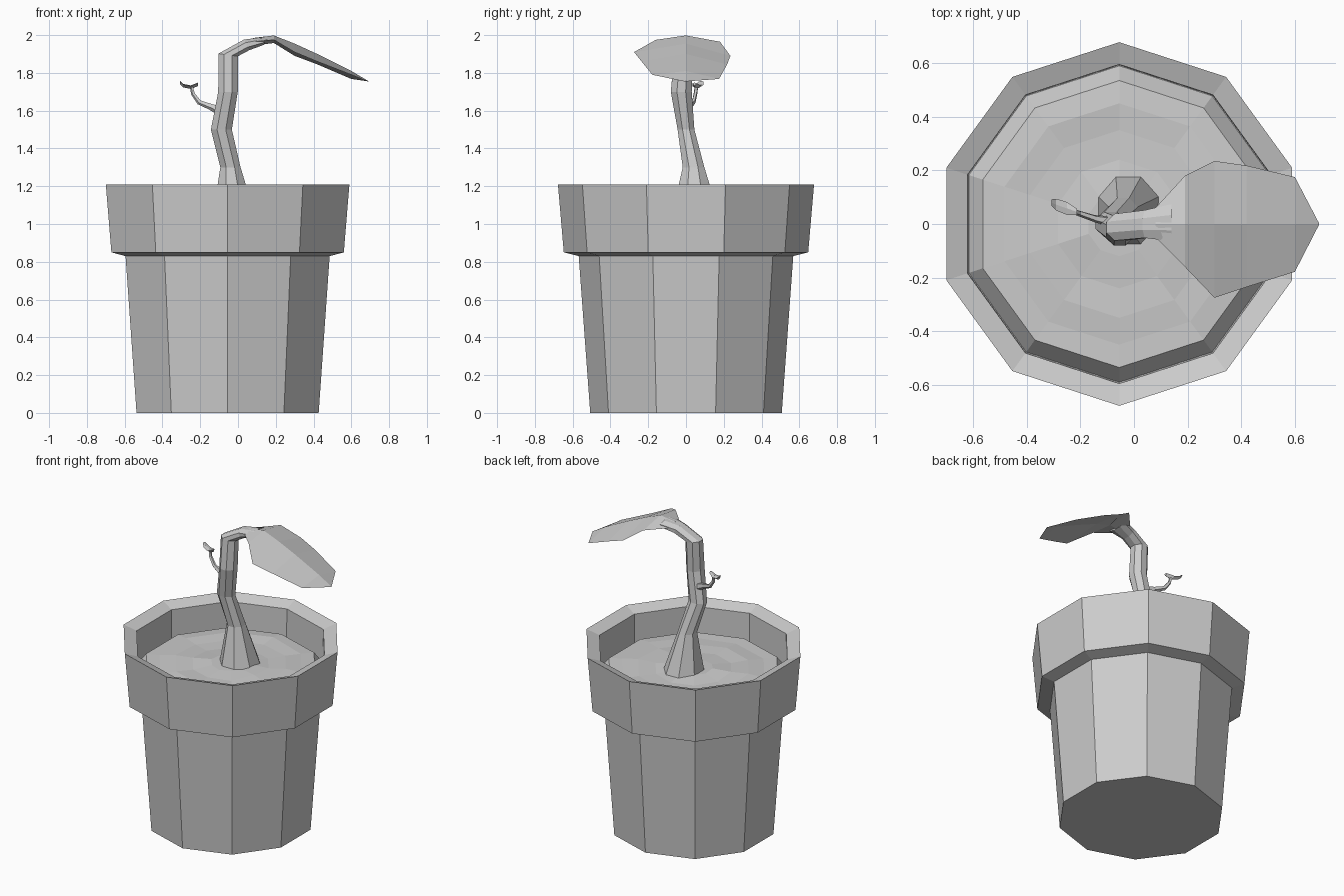
import bpy, bmesh, math, random
from mathutils import Vector, Matrix

cube = bpy.data.objects.get("Cube")
if cube:
    bpy.data.objects.remove(cube)

random.seed(4)
POT_X = -0.055

grey = bpy.data.materials.new("plain_grey")
grey.use_nodes = True
GREY = (0.604, 0.604, 0.604, 1)
grey.diffuse_color = GREY
grey.node_tree.nodes["Principled BSDF"].inputs["Base Color"].default_value = GREY


def loft(name, rings, cap_start=True, cap_end=True):
    """Skin a list of equal-length point rings into one flat-shaded object."""
    bm = bmesh.new()
    rows = [[bm.verts.new(p) for p in ring] for ring in rings]
    n = len(rows[0])
    for a, b in zip(rows, rows[1:]):
        for i in range(n):
            j = (i + 1) % n
            bm.faces.new((a[i], a[j], b[j], b[i]))
    if cap_start:
        bm.faces.new(rows[0][::-1])
    if cap_end:
        bm.faces.new(rows[-1])
    bmesh.ops.remove_doubles(bm, verts=bm.verts, dist=0.0005)
    bmesh.ops.recalc_face_normals(bm, faces=bm.faces)
    mesh = bpy.data.meshes.new(name)
    bm.to_mesh(mesh)
    bm.free()
    mesh.materials.append(grey)
    obj = bpy.data.objects.new(name, mesh)
    bpy.context.collection.objects.link(obj)
    return obj


def decagon(radius, z, bump=0.0):
    return [Vector((POT_X + radius * math.sin(i * math.tau / 10),
                    -radius * math.cos(i * math.tau / 10),
                    z + random.uniform(-bump, bump))) for i in range(10)]


def tube_ring(centre, rx, ry, tilt, sides):
    """Ellipse around centre, tilted about the y axis."""
    turn = Matrix.Rotation(math.radians(tilt), 3, 'Y')
    return [Vector(centre) + turn @ Vector((rx * math.cos(a), ry * math.sin(a), 0))
            for a in (math.tau * (i + 0.5) / sides for i in range(sides))]


# Pot: tapered body, overhanging collar, inward-sloping lip, inner wall and floor
pot_profile = [(0.507, 0), (0.568, 0.83), (0.647, 0.85), (0.678, 1.21),
               (0.595, 1.18), (0.592, 0.96)]
loft("pot", [decagon(r, z) for r, z in pot_profile])

# Soil: uneven surface with a bevelled edge
soil_profile = [(0.59, 0.965, 0), (0.535, 1.035, 0), (0.45, 1.04, 0.008),
                (0.35, 1.045, 0.01), (0.24, 1.045, 0.01), (0.12, 1.05, 0.006)]
loft("soil", [decagon(r, z, b) for r, z, b in soil_profile], cap_start=False)

# Trunk: flared foot, kinked stem, then an arch towards the leaf
trunk = [((-0.02, 0.05, 1.03), 0.125, 0.14, 0),
         ((-0.04, 0.04, 1.3), 0.058, 0.062, 0),
         ((-0.088, 0.0, 1.5), 0.06, 0.048, 0),
         ((-0.053, -0.025, 1.7), 0.056, 0.06, 0),
         ((-0.052, -0.012, 1.895), 0.056, 0.054, 8),
         ((0.045, 0.0, 1.948), 0.034, 0.056, 65),
         ((0.14, 0.005, 1.97), 0.022, 0.075, 90)]
loft("trunk", [tube_ring(c, rx, ry, t, 8) for c, rx, ry, t in trunk])

# Leaf: left edge, ridge, right edge and underside at each station
leaf = [  # x, left y, left z, right y, right z, ridge z, thickness
    (0.08, 0.06, 1.965, -0.05, 1.965, 1.985, 0.04),
    (0.19, 0.18, 1.965, -0.16, 1.975, 1.998, 0.04),
    (0.3, 0.235, 1.89, -0.275, 1.91, 1.955, 0.03),
    (0.42, 0.218, 1.845, -0.235, 1.86, 1.9, 0.025),
    (0.6, 0.175, 1.768, -0.178, 1.79, 1.81, 0.015),
    (0.69, 0.003, 1.755, -0.003, 1.755, 1.757, 0.004)]
loft("leaf", [[Vector((x, yl, zl)), Vector((x, 0, top)),
               Vector((x, yr, zr)), Vector((x, 0, top - thick))]
              for x, yl, zl, yr, zr, top, thick in leaf])

# Twig: thin curved shoot on the right of the trunk
twig = [((-0.09, 0.01, 1.6), 0.028, 0.02, -65),
        ((-0.145, 0.02, 1.622), 0.018, 0.014, -65),
        ((-0.205, 0.04, 1.645), 0.014, 0.011, -50),
        ((-0.238, 0.05, 1.69), 0.011, 0.01, -20),
        ((-0.245, 0.055, 1.725), 0.009, 0.01, 10)]
loft("twig", [tube_ring(c, rx, ry, t, 5) for c, rx, ry, t in twig])

# Bud: small folded leaf on top of the twig
bud = [(-0.212, 0.045, 0.012, 1.745), (-0.25, 0.058, 0.024, 1.73),
       (-0.29, 0.072, 0.022, 1.738), (-0.307, 0.08, 0.012, 1.754)]
loft("bud", [[Vector((x, y + w, z)), Vector((x, y, z + 0.004)),
              Vector((x, y - w, z)), Vector((x, y, z - 0.015))]
             for x, y, w, z in bud])
